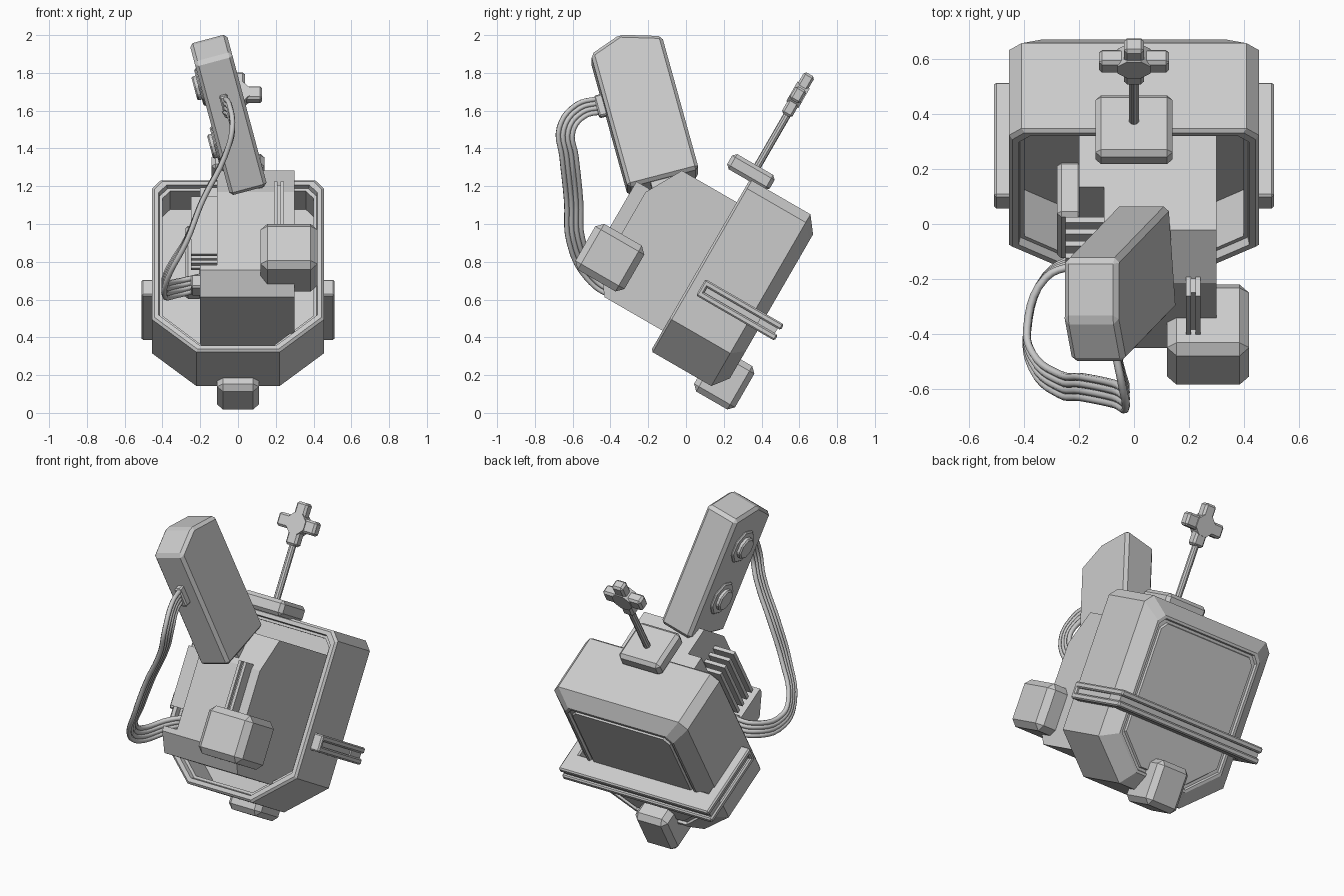
import bpy, bmesh, math
from mathutils import Matrix, Vector

if "Cube" in bpy.data.objects:
    bpy.data.objects.remove(bpy.data.objects["Cube"])

R = lambda deg, ax: Matrix.Rotation(math.radians(deg), 4, ax)
BODY = R(-30, 'X')                                                  # leaning body frame
ARM = Matrix.Translation((0.045, -0.12, 1.22)) @ R(-15, 'Y') @ R(15, 'X')  # tilted pod frame


def finish(name, bm, frame, bevel=0):
    bmesh.ops.recalc_face_normals(bm, faces=bm.faces)
    me = bpy.data.meshes.new(name)
    bm.to_mesh(me)
    bm.free()
    ob = bpy.data.objects.new(name, me)
    ob.matrix_world = frame
    bpy.context.collection.objects.link(ob)
    if bevel:
        m = ob.modifiers.new("chamfer", 'BEVEL')
        m.width, m.segments = bevel, 1
    return ob


def box(name, x, y, z, frame=BODY, bevel=0.0):
    bm = bmesh.new()
    bmesh.ops.create_cube(bm, size=1)
    for v in bm.verts:
        v.co = [a + (b - a) * (c + 0.5) for (a, b), c in zip((x, y, z), v.co)]
    return finish(name, bm, frame, bevel)


def loft(name, rings, frame=BODY, bevel=0.0):
    """Join rings of equal point count and cap both ends."""
    bm = bmesh.new()
    vs = [[bm.verts.new(p) for p in r] for r in rings]
    n = len(vs[0])
    for a, b in zip(vs, vs[1:]):
        for i in range(n):
            bm.faces.new((a[i], a[(i + 1) % n], b[(i + 1) % n], b[i]))
    bm.faces.new(vs[0])
    bm.faces.new(vs[-1])
    return finish(name, bm, frame, bevel)


def side_prism(name, profile, x0, x1, frame=BODY, bevel=0.0):
    return loft(name, [[(x, y, z) for y, z in profile] for x in (x0, x1)], frame, bevel)


def cylinder(name, r, depth, sides, local, frame, bevel=0.0):
    bm = bmesh.new()
    bmesh.ops.create_cone(bm, cap_ends=True, segments=sides, radius1=r, radius2=r, depth=depth)
    return finish(name, bm, frame @ local, bevel)


# Open housing: eight-sided shell lofted from inner floor, over the rim, to the back panel
half = [(0.41, 1.24), (0.455, 1.19), (0.455, 0.39), (0.22, 0.19)]
outline = half + [(-x, w) for x, w in reversed(half)]


def ring(d, v):
    return [(x * (1 - d / 0.455), v, 0.715 + (w - 0.715) * (1 - d / 0.525)) for x, w in outline]


steps = [(.055, -.1), (.055, -.295), (.04, -.295), (.035, -.325), (.012, -.325), (0, -.313),
         (0, .045), (.085, .11), (.1, .11), (.105, .095), (.12, .095), (.125, .108)]
loft("housing", [ring(d, v) for d, v in steps])

# Inner core block with chamfered nose
side_prism("core", [(-.12, .315), (-.68, .315), (-.77, .43), (-.77, .905), (-.66, 1.1), (-.12, 1.1)],
           -.11, .3)
side_prism("core_lower_ledge", [(-.12, .315), (-.68, .315), (-.77, .43), (-.77, .46), (-.12, .46)],
           -.2, -.11)
box("core_side_step", (-.2, -.11), (-.48, -.12), (.46, 1.1))

# Cooling fins and side panel on the left of the core
for i in range(4):
    v = -.68 + i * .05
    box(f"cooling_fin_{i + 1}", (-.25, -.1), (v, v + .022), (.58, .93))
box("side_panel", (-.28, -.19), (-.47, -.24), (.55, .88), bevel=.015)
box("cable_socket", (-.25, -.19), (-.52, -.42), (.47, .55), bevel=.01)

# Front counterweight and guide bar with a slot
box("front_block", (.12, .42), (-.91, -.61), (.37, .65), bevel=.035)
box("guide_bar_core", (.2, .23), (-.82, -.76), (.52, .92))
for i, x in enumerate((.19, .225)):
    box(f"guide_bar_rail_{i + 1}", (x, x + .018), (-.84, -.76), (.52, .93))

# Foot under the back
box("foot", (-.11, .11), (-.04, .21), (.125, .39), bevel=.03)

# Grooved bumper wrapping the sides and back
for name, lo, hi, out in (("lower_rail", .565, .6, 0), ("groove", .59, .64, .018), ("upper_rail", .63, .665, 0)):
    ch = .008 if out == 0 else 0
    for s, side in ((-1, "left"), (1, "right")):
        xs = sorted((s * .44, s * (.51 - out)))
        box(f"bumper_{side}_{name}", xs, (-.265 + out, .215 - out), (lo, hi), bevel=ch)
    box(f"bumper_back_{name}", (-.5, .5), (.09, .215 - out), (lo, hi), bevel=ch)
for s, side in ((-1, "left"), (1, "right")):
    xs = sorted((s * .44, s * .51))
    box(f"bumper_{side}_end", xs, (-.265, -.235), (.565, .665), bevel=.008)

# Antenna with cross-shaped head
box("antenna_base", (-.14, .14), (-.47, -.21), (1.23, 1.322), bevel=.02)
cylinder("antenna_rod", .02, .38, 10, Matrix.Translation((0, -.325, 1.48)), BODY)
box("antenna_head_upright", (-.037, .037), (-.36, -.297), (1.63, 1.88), bevel=.012)
box("antenna_head_crossbar", (-.128, .128), (-.36, -.297), (1.715, 1.795), bevel=.012)
cylinder("antenna_head_hub", .065, .074, 8,
         Matrix.Translation((0, -.3285, 1.755)) @ R(90, 'X') @ R(22.5, 'Z'), BODY)

# Tilted pod with a shallow roof, its post, and two dials on the left face
side_prism("pod", [(-.195, 0), (.195, 0), (.195, .755), (-.02, .82), (-.195, .755)],
           -.102, .102, ARM, .018)
box("pod_post", (.015, .075), (-.07, .06), (-.2, .02), ARM)
for i, z in enumerate((.24, .57)):
    for part, r, depth in (("rim", .105, .022), ("dial", .068, .07)):
        cylinder(f"pod_{part}_{i + 1}", r, depth, 8,
                 Matrix.Translation((-.103, 0, z)) @ R(90, 'Y') @ R(22.5, 'Z'), ARM, .008)
box("cable_plug", (-.022, .022), (-.235, -.18), (.43, .55), ARM, .008)

# Ribbon cable of four strands from the pod to the core
path = [Vector(p) for p in (
    (-.07, -.45, 1.63), (-.045, -.56, 1.60), (-.03, -.635, 1.5), (-.07, -.62, 1.36), (-.19, -.595, 1.12),
    (-.27, -.585, .92), (-.37, -.5, .74), (-.39, -.39, .66), (-.32, -.19, .66), (-.2, -.13, .69))]
for k in range(4):
    cu = bpy.data.curves.new(f"ribbon_strand_{k + 1}", 'CURVE')
    cu.dimensions = '3D'
    cu.bevel_depth, cu.bevel_resolution, cu.resolution_u = .0145, 1, 5
    cu.use_fill_caps = True
    sp = cu.splines.new('BEZIER')
    sp.bezier_points.add(len(path) - 1)
    for i, p in enumerate(path):
        t = path[min(i + 1, len(path) - 1)] - path[max(i - 1, 0)]
        b = sp.bezier_points[i]
        b.co = p + t.cross(Vector((1, 0, 0))).normalized() * (k - 1.5) * .025
        b.handle_left_type = b.handle_right_type = 'AUTO'
    bpy.context.collection.objects.link(bpy.data.objects.new(cu.name, cu))
